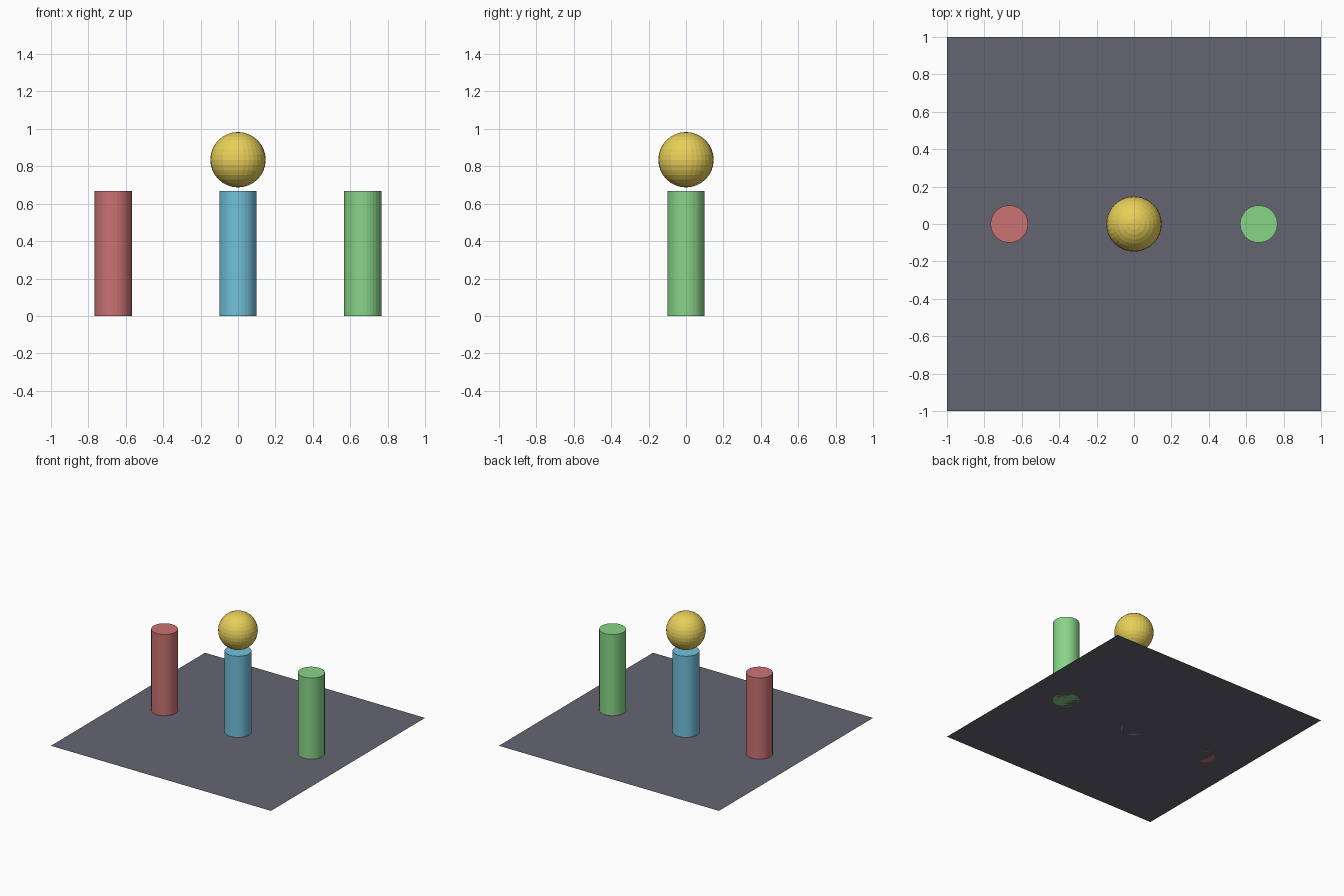
import bpy

if "Cube" in bpy.data.objects:
    bpy.data.objects.remove(bpy.data.objects["Cube"])

POST_H, POST_R, SPACING = 0.667, 0.1, 0.667


def finish(name, color):
    obj = bpy.context.object
    obj.name = name
    mat = bpy.data.materials.new(name + "_color")
    mat.diffuse_color = (*color, 1)
    mat.use_nodes = True
    mat.node_tree.nodes["Principled BSDF"].inputs["Base Color"].default_value = mat.diffuse_color
    obj.data.materials.append(mat)
    return obj


# Flat square base
bpy.ops.mesh.primitive_plane_add(size=2)
finish("base_plate", (0.13, 0.13, 0.17))

# Row of three posts
posts = [("left_post", (0.6, 0.17, 0.17)),
         ("middle_post", (0.17, 0.53, 0.72)),
         ("right_post", (0.25, 0.66, 0.25))]
for i, (name, color) in enumerate(posts):
    bpy.ops.mesh.primitive_cylinder_add(
        vertices=32, radius=POST_R, depth=POST_H,
        location=((i - 1) * SPACING, 0, POST_H / 2))
    finish(name, color)

# Ball hovering just above the middle post
bpy.ops.mesh.primitive_uv_sphere_add(
    segments=32, ring_count=16, radius=0.148, location=(0, 0, 0.835))
finish("ball", (0.8, 0.62, 0.1))
